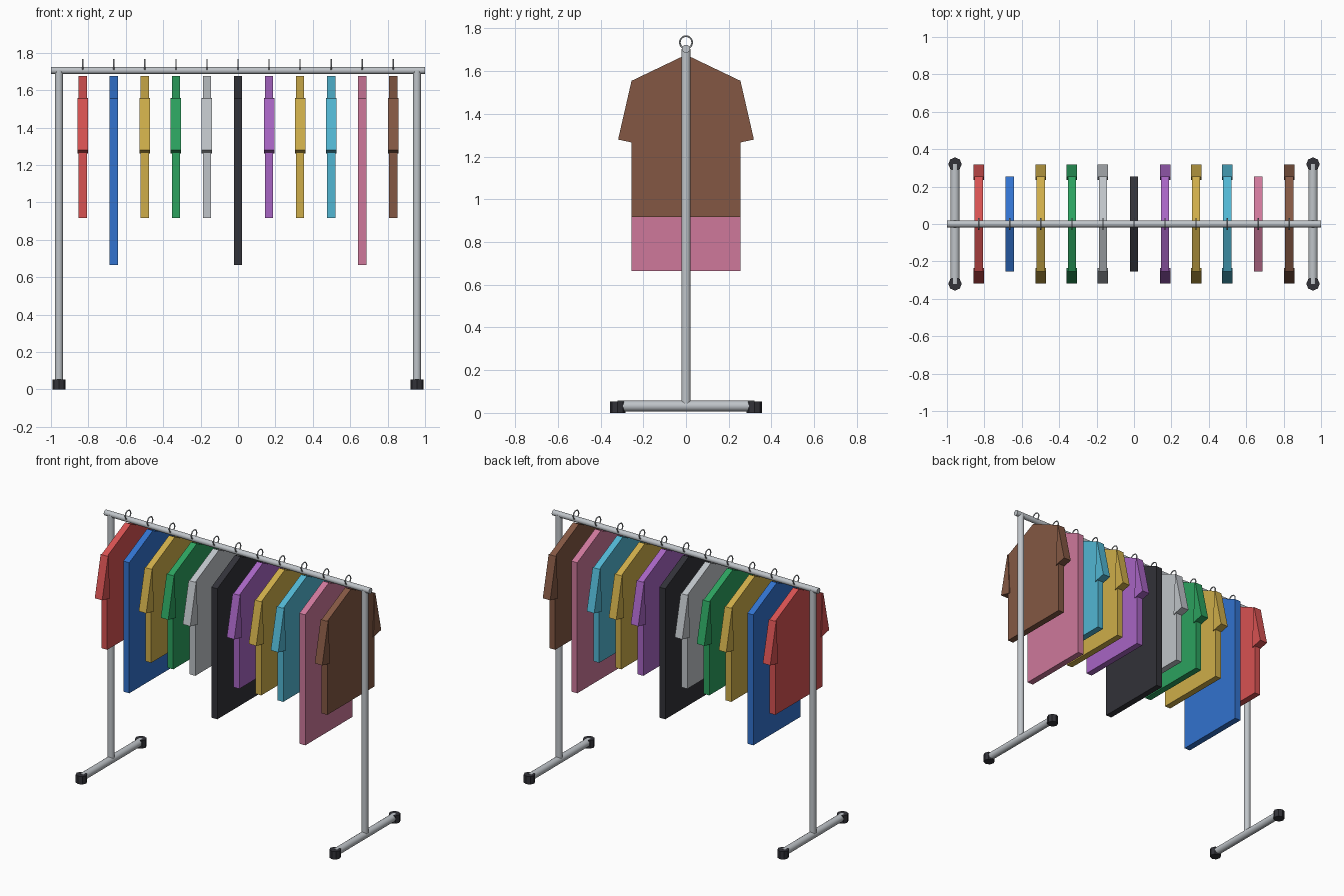
import bpy, bmesh, math
from mathutils import Vector

cube = bpy.data.objects.get("Cube")
if cube:
    bpy.data.objects.remove(cube, do_unlink=True)

COLOURS = {
    "red": (0.68, 0.085, 0.085),
    "blue": (0.032, 0.17, 0.62),
    "yellow": (0.62, 0.42, 0.068),
    "green": (0.025, 0.36, 0.114),
    "silver": (0.52, 0.55, 0.58),
    "charcoal": (0.032, 0.032, 0.04),
    "purple": (0.39, 0.13, 0.55),
    "cyan": (0.084, 0.47, 0.65),
    "pink": (0.62, 0.19, 0.33),
    "brown": (0.23, 0.097, 0.057),
}


def make_material(name, rgb):
    mat = bpy.data.materials.new(name)
    mat.use_nodes = True
    mat.diffuse_color = (*rgb, 1)
    mat.node_tree.nodes["Principled BSDF"].inputs["Base Color"].default_value = (*rgb, 1)
    return mat


MATS = {name: make_material(name, rgb) for name, rgb in COLOURS.items()}


def finish(obj, name, colour, smooth=False):
    obj.name = name
    obj.data.materials.append(MATS[colour])
    if smooth:
        bpy.ops.object.shade_smooth_by_angle(angle=math.radians(40))
    return obj


def tube(name, start, end, radius, colour, sides=16):
    """Cylinder between two points."""
    a, b = Vector(start), Vector(end)
    bpy.ops.mesh.primitive_cylinder_add(
        vertices=sides, radius=radius, depth=(b - a).length, location=(a + b) / 2,
        rotation=(b - a).to_track_quat("Z", "Y").to_euler())
    return finish(bpy.context.object, name, colour, smooth=True)


def add_slab(bm, outline, x, thickness):
    """Extrude a (y, z) outline along x into a closed slab."""
    face = bm.faces.new([bm.verts.new((x - thickness / 2, y, z)) for y, z in outline])
    moved = bmesh.ops.extrude_face_region(bm, geom=[face])["geom"]
    bmesh.ops.translate(bm, vec=(thickness, 0, 0),
                        verts=[v for v in moved if isinstance(v, bmesh.types.BMVert)])


def garment(name, x, colour, hem, sleeved):
    bm = bmesh.new()
    # Body with sloping shoulders
    add_slab(bm, [(-0.255, hem), (0.255, hem), (0.255, 1.555),
                  (0, 1.677), (-0.255, 1.555)], x, 0.044)
    # Short sleeves, slightly thicker than the body
    if sleeved:
        for s in (-1, 1):
            add_slab(bm, [(s * 0.25, 1.557), (s * 0.255, 1.555),
                          (s * 0.318, 1.28), (s * 0.235, 1.262)], x, 0.056)
    bmesh.ops.recalc_face_normals(bm, faces=bm.faces)
    mesh = bpy.data.meshes.new(name)
    bm.to_mesh(mesh)
    bm.free()
    obj = bpy.data.objects.new(name, mesh)
    bpy.context.collection.objects.link(obj)
    finish(obj, name, colour)


# Frame: rail, posts, base bars and feet
RAIL_Z = 1.705
tube("top_rail", (-1, 0, RAIL_Z), (1, 0, RAIL_Z), 0.019, "silver")
for side, sx in (("left", 1), ("right", -1)):
    x = sx * 0.957
    tube(side + "_post", (x, 0, 0.04), (x, 0, RAIL_Z), 0.022, "silver")
    tube(side + "_base_bar", (x, -0.32, 0.032), (x, 0.32, 0.032), 0.025, "silver")
    for end, sy in (("front", -1), ("back", 1)):
        tube(f"{side}_{end}_foot", (x, sy * 0.32, 0), (x, sy * 0.32, 0.054),
             0.036, "charcoal", sides=8)

# Garments with their hooks, evenly spaced along the rail
ROW = ["red", "blue", "yellow", "green", "silver", "charcoal",
       "purple", "yellow", "cyan", "pink", "brown"]
LONG = {"blue", "charcoal", "pink"}
for i, colour in enumerate(ROW):
    x = (i - 5) * 0.166
    is_long = colour in LONG
    kind = "dress" if is_long else "shirt"
    garment(f"{colour}_{kind}_{i + 1}", x, colour, 0.665 if is_long else 0.917, not is_long)
    bpy.ops.mesh.primitive_torus_add(
        major_radius=0.029, minor_radius=0.004, major_segments=20, minor_segments=6,
        location=(x, 0, 1.735), rotation=(0, math.pi / 2, 0))
    finish(bpy.context.object, f"hanger_hook_{i + 1}", "silver", smooth=True)
